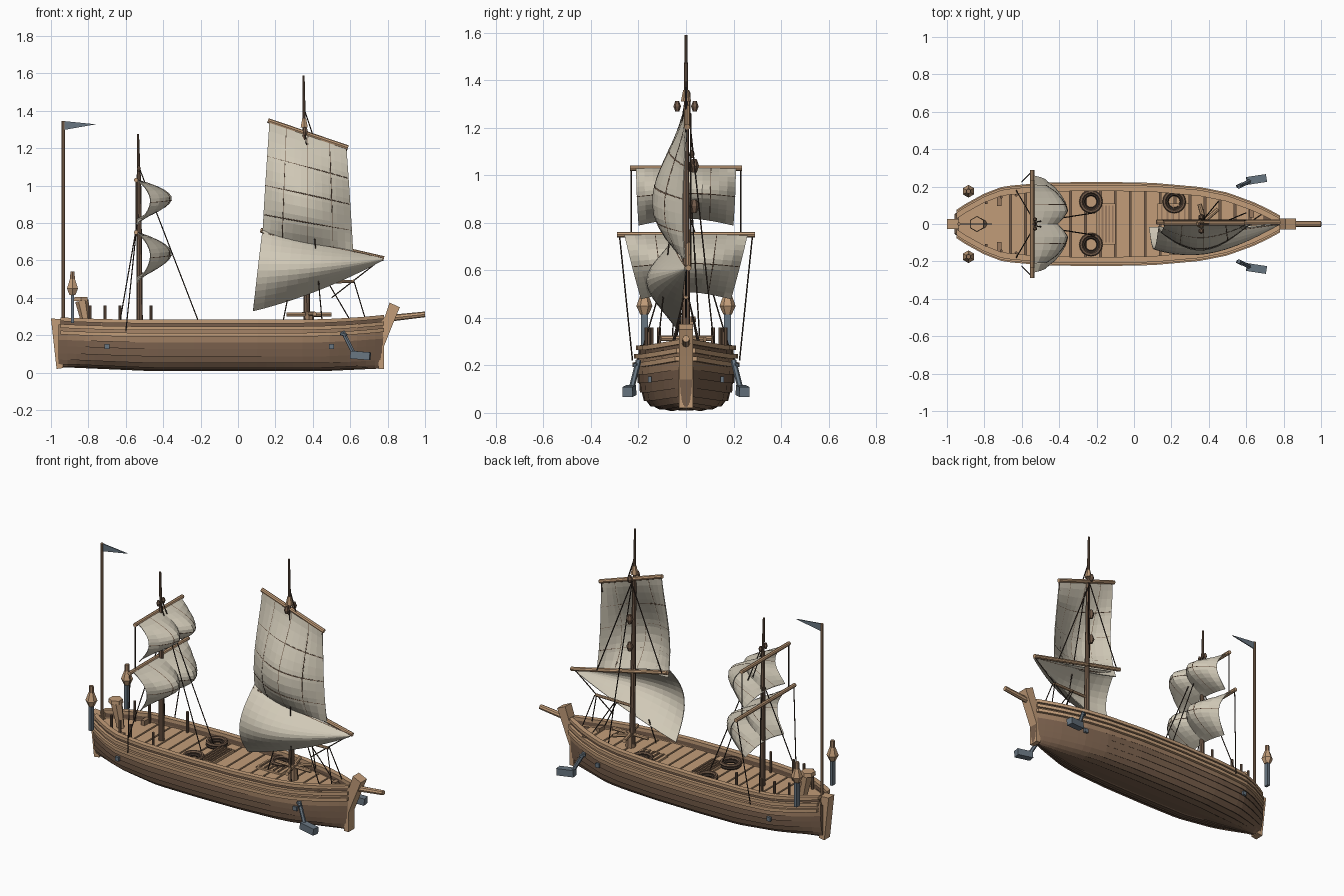
import bpy, bmesh
from math import sin, pi, exp
from mathutils import Vector

cube = bpy.data.objects.get("Cube")
if cube:
    bpy.data.objects.remove(cube, do_unlink=True)


def material(name, r, g, b):
    m = bpy.data.materials.new(name)
    m.use_nodes = True
    m.diffuse_color = (r, g, b, 1)
    m.node_tree.nodes["Principled BSDF"].inputs["Base Color"].default_value = (r, g, b, 1)
    return m


TAN = material("light wood", .54, .335, .19)
MID = material("brown wood", .32, .195, .115)
DARK = material("dark hull wood", .19, .115, .072)
MAST = material("mast wood", .17, .105, .068)
ROPE = material("rope", .05, .033, .024)
SAIL = material("canvas", .63, .58, .47)
STEEL = material("blue grey iron", .14, .18, .22)


def mesh(name, verts, faces, mats, index=None):
    me = bpy.data.meshes.new(name)
    me.from_pydata(verts, [], faces)
    for m in mats:
        me.materials.append(m)
    if index:
        me.polygons.foreach_set("material_index", index)
    bm = bmesh.new()
    bm.from_mesh(me)
    bmesh.ops.recalc_face_normals(bm, faces=bm.faces)
    bm.to_mesh(me)
    bm.free()
    ob = bpy.data.objects.new(name, me)
    bpy.context.collection.objects.link(ob)
    return ob


def loft(name, rings, mats, index=None):
    n = len(rings[0])
    faces = [(i * n + j, i * n + (j + 1) % n, (i + 1) * n + (j + 1) % n, (i + 1) * n + j)
             for i in range(len(rings) - 1) for j in range(n)]
    caps = [tuple(range(n)), tuple((len(rings) - 1) * n + j for j in range(n))]
    idx = [index[j] for _ in rings[1:] for j in range(n)] + [0, 0] if index else None
    return mesh(name, [v for r in rings for v in r], faces + caps, mats, idx)


def rod(name, a, b, r, mat, r2=None, sides=8):
    a, b = Vector(a), Vector(b)
    q = (b - a).to_track_quat('Z', 'Y')
    bm = bmesh.new()
    bmesh.ops.create_cone(bm, cap_ends=True, segments=sides, radius1=r,
                          radius2=r if r2 is None else r2, depth=(b - a).length)
    me = bpy.data.meshes.new(name)
    bm.to_mesh(me)
    bm.free()
    me.materials.append(mat)
    ob = bpy.data.objects.new(name, me)
    ob.location, ob.rotation_mode, ob.rotation_quaternion = (a + b) / 2, 'QUATERNION', q
    bpy.context.collection.objects.link(ob)


def box(name, c, s, mat, rot=0, tilt=0):
    x, y, z = (d / 2 for d in s)
    ob = loft(name, [[(i, -y, -z), (i, y, -z), (i, y, z), (i, -y, z)] for i in (-x, x)], [mat])
    ob.location, ob.rotation_euler = c, (0, tilt, rot)


def slab(name, outline, half, mat):
    loft(name, [[(x, y, z) for x, z in outline] for y in (-half, half)], [mat])


def pulley(x, y, z, r):
    rod("pulley", (x, y, z - r * 1.4), (x, y, z), r * .5, MAST, r, 6)
    rod("pulley", (x, y, z), (x, y, z + r * 1.4), r, MAST, r * .5, 6)


# Plan outline and sheer of the hull
PLAN = [(-.96, .05), (-.9, .09), (-.8, .145), (-.7, .183), (-.5, .202), (-.2, .208),
        (.1, .202), (.35, .18), (.5, .15), (.65, .095), (.74, .05), (.79, .022)]


def beam(x):
    for (x0, y0), (x1, y1) in zip(PLAN, PLAN[1:]):
        if x <= x1:
            return y0 + (y1 - y0) * max(0, x - x0) / (x1 - x0)
    return PLAN[-1][1]


def lift(x):
    return .025 * (max(0, x - .3) / .48) ** 2 + .012 * (max(0, -x - .5) / .45) ** 2


def stations(a, b, n=36):
    return [a + (b - a) * i / n for i in range(n + 1)]


# Clinker hull
levels = [(0, .01), (.28, .012), (.5, .018), (.68, .03), (.82, .055), (.9, .09), (.95, .13),
          (.98, .165), (1, .2), (.97, .245)]
half, kinds = [levels[0]], []
for k, (f, z) in enumerate(levels[:-1]):
    if k:
        half.append((f + .035, z - .004))
        kinds.append(1)
    half.append(levels[k + 1])
    kinds.append(2 if z > .15 else 0)
half += [(.9, .245), (.9, .222)]
kinds += [3, 2]
rings = []
for x in stations(-.96, .78):
    e = min(1, max(0, (abs(x) - .45) / .45))
    side = [(beam(x) * f ** (1 + .8 * e), z + lift(x) * z / .245 + .02 * e * (1 - z / .245)) for f, z in half]
    rings.append([(x, y, z) for y, z in side] + [(x, -y, z) for y, z in side[:0:-1]])
loft("hull", rings, [DARK, MAST, MID, TAN], kinds + [1] + kinds[::-1])


def strip(name, z0, z1, o0, o1, mat):
    for s, label in ((1, "left"), (-1, "right")):
        loft(name + "_" + label, [[(x, s * max(.004, beam(x) + o), z + lift(x)) for o, z in
             ((o0, z0), (o1, z0), (o1, z1), (o0, z1))] for x in stations(-.95, .78)], [mat])


strip("lower_wale", .193, .213, -.01, .018, TAN)
strip("upper_wale", .228, .248, -.02, .012, TAN)
strip("bulwark", .24, .268, -.026, -.008, DARK)
strip("rail", .264, .284, -.03, .002, TAN)

# Deck planks laid across the hull
edges = [-.94, -.66] + [-.66 + .08 * i for i in range(1, 18)]
for a, b in zip(edges, edges[1:]):
    xs = stations(a + .005, b - .005, 4)
    loft("deck_plank", [[(x, s * beam(x) * .895, z + lift(x) * .9) for s, z in
         ((-1, .222), (1, .222), (1, .232), (-1, .232))] for x in xs], [TAN])
for x, y in ((-.72, .13), (.63, .07)):
    for s in (1, -1):
        box("deck_cleat", (x, s * y, .25), (.025, .07, .03), MID)

# Stem, sternpost, bowsprit and rudder head
slab("stem", [(.75, .02), (.78, .02), (.78, .14), (.82, .24), (.865, .35), (.81, .375),
              (.785, .3), (.76, .26)], .03, TAN)
slab("sternpost", [(-1, .29), (-.97, .02), (-.935, .025), (-.935, .285)], .028, TAN)
rod("bowsprit", (.8, 0, .29), (1, 0, .312), .018, TAN, .015)
rod("rudder_head", (-.805, 0, .23), (-.835, 0, .385), .022, TAN, .036, 6)
rod("rudder_cap", (-.84, 0, .382), (-.84, 0, .405), .043, TAN, .04, 6)

# Hatches with gratings
for cx, cy, w, d in ((-.15, 0, .1, .22), (.21, .055, .17, .11)):
    box("hatch", (cx, cy, .235), (w, d, .016), TAN)
    for i in range(5):
        box("hatch_bar", (cx - w * .36 + w * .18 * i, cy, .246), (.009, d * .9, .01), MID)

# Rope coils
for x, y in ((-.23, .12), (-.23, -.11), (.215, .12)):
    for r, z in ((.053, .24), (.04, .243), (.053, .256)):
        bpy.ops.mesh.primitive_torus_add(major_radius=r, minor_radius=.01, major_segments=16,
                                         minor_segments=6, location=(x, y, z))
        bpy.context.object.name = "rope_coil"
        bpy.context.object.data.materials.append(ROPE if z < .25 else MAST)

# Masts, yards and booms
rod("foremast", (.37, 0, .2), (.355, 0, 1.27), .018, MAST, .012)
rod("fore_topmast", (.355, 0, 1.25), (.35, 0, 1.59), .01, MAST, .006)
rod("aft_mast", (-.525, 0, .2), (-.53, 0, 1.06), .017, MAST, .012)
rod("aft_topmast", (-.53, 0, 1.05), (-.535, 0, 1.275), .009, MAST, .006)
rod("fore_yard", (.16, .005, 1.348), (.588, .005, 1.203), .013, TAN)
rod("fore_boom", (.12, .01, .762), (.78, .01, .61), .013, TAN)
rod("lower_boom", (.36, 0, .485), (.62, 0, .488), .009, TAN)
rod("upper_aft_yard", (-.545, -.235, 1.03), (-.545, .235, 1.03), .012, TAN)
rod("lower_aft_yard", (-.545, -.29, .75), (-.545, .29, .75), .012, TAN)

# Capstan with crossed bars
rod("capstan", (.38, 0, .225), (.38, 0, .325), .03, MID, .024)
rod("capstan_bar", (.26, 0, .312), (.5, 0, .312), .011, TAN)
rod("capstan_bar", (.41, -.107, .314), (.35, .107, .314), .012, TAN)
rod("capstan_bar", (.37, .01, .31), (.45, .08, .31), .011, TAN)


# Sails are curved sheets with stitched seam lines
def sail(name, fn, us, vs, n=12):
    verts = [fn(i / n, j / n) for j in range(n + 1) for i in range(n + 1)]
    w = n + 1
    ob = mesh(name, verts, [(j * w + i, j * w + i + 1, j * w + w + i + 1, j * w + w + i)
                            for j in range(n) for i in range(n)], [SAIL])
    mod = ob.modifiers.new("cloth", 'SOLIDIFY')
    mod.thickness, mod.offset = .005, 0
    cu = bpy.data.curves.new(name + "_seams", 'CURVE')
    cu.dimensions, cu.bevel_depth, cu.bevel_resolution = '3D', .004, 0
    cu.materials.append(MAST)
    for line in [[fn(u, j / n) for j in range(n + 1)] for u in us] + [[fn(i / n, v) for i in range(n + 1)] for v in vs]:
        sp = cu.splines.new('POLY')
        sp.points.add(n)
        for p, c in zip(sp.points, line):
            p.co = (*c, 1)
    bpy.context.collection.objects.link(bpy.data.objects.new(name + "_seams", cu))


def mix(a, b, t):
    return a + (b - a) * t


def fore_sail(u, v):
    x = mix(mix(.168, .58, u), mix(.13, .615, u), v)
    z = mix(mix(1.345, 1.205, u), mix(.72, .65, u), v)
    return x, -.14 * sin(.9 * pi * v ** 1.4) * sin(pi * (.1 + .87 * u)), z


def foot_sail(u, v):
    x = mix(mix(.13, .775, u), mix(.08, .77, u), v)
    z = mix(mix(.76, .612, u), .33 + .17 * u + .1 * u * u, v)
    return x, -.165 * sin(pi * (.06 + .9 * v)) * sin(pi * (.3 + .69 * u)), z


def aft_sail(top, drop, w0, w1):
    def fn(u, v):
        lobe = max(0, sin(pi * (.04 + .92 * u))) ** .5 * (1 - .35 * exp(-((u - .5) / .1) ** 2))
        return (-.54 + .2 * lobe * sin(pi * v ** .9), (2 * u - 1) * mix(w0, w1, v),
                top - drop * v + .03 * v * sin(pi * u))
    return fn


sail("fore_sail", fore_sail, (.22, .5, .78), (.3, .55, .8))
sail("foot_sail", foot_sail, (), (.03,))
sail("upper_aft_sail", aft_sail(1.03, .24, .21, .2), (.25, .75), (.5,))
sail("lower_aft_sail", aft_sail(.75, .27, .26, .19), (.25, .75), (.5,))

# Flagpole and pennant
rod("flagpole", (-.935, 0, .25), (-.935, 0, 1.345), .009, MID)
slab("pennant", [(-.93, 1.345), (-.76, 1.328), (-.93, 1.298)], .003, STEEL)

for s in (1, -1):
    # Stern lanterns
    c = (-.885, s * .175)
    box("lantern_post", (*c, .345), (.018, .03, .16), STEEL)
    rod("lantern_base", (*c, .415), (*c, .45), .018, TAN, .034, 6)
    rod("lantern_body", (*c, .45), (*c, .5), .034, TAN, .016, 6)
    rod("lantern_cap", (*c, .495), (*c, .54), .015, MID, .013, 6)
    # Anchors hanging at the bow
    rod("anchor_arm", (.56, s * .2, .22), (.62, s * .23, .1), .012, STEEL, sides=6)
    box("anchor_block", (.655, s * .238, .092), (.105, .042, .042), STEEL, s * .15, .08)
    rod("anchor_hook", (.55, s * .2, .21), (.58, s * .215, .2), .01, STEEL, sides=6)
    for x in (-.7, .5):
        box("port_plate", (x, s * (beam(x) + .002), .14), (.025, .014, .025), STEEL)
    # Pins along the aft rail
    for x in (-.79, -.71, -.63, -.465):
        rod("rail_pin", (x, s * (beam(x) - .035), .23), (x, s * (beam(x) - .035), .36), .008, MAST)
    # Rigging
    for a, b in (((-.545, .28, .75), (-.6, .225, .22)), ((-.545, .23, 1.03), (-.545, .23, .75)),
                 ((-.53, .01, 1.1), (-.21, .06, .27)), ((-.53, .01, .85), (-.63, .18, .28)),
                 ((.36, .01, 1.28), (.45, .12, .27)),
                 ((.62, .01, .49), (.68, .05, .29)), ((.48, .01, .485), (.6, .06, .28))):
        rod("rigging", (a[0], s * a[1], a[2]), (b[0], s * b[1], b[2]), .0032, ROPE, sides=5)
    pulley(.36, s * .037, 1.29, .016)
    pulley(-.53, s * .025, 1.09, .012)

for a, b in (((.36, .02, 1.26), (.15, .02, .75)), ((.36, .02, 1.26), (.6, .02, .65)),
             ((.35, 0, 1.42), (.4, 0, 1.27)), ((.58, 0, 1.2), (.575, 0, 1.14)),
             ((.27, -.02, .42), (.24, -.05, .27)), ((.77, 0, .61), (.5, 0, .4))):
    rod("rigging", a, b, .0035, ROPE, sides=5)
for z in (.87, 1.04):
    pulley(.362, .035, z, .02)
rod("masthead", (.354, 0, 1.31), (.354, 0, 1.36), .022, TAN, .012, 6)
